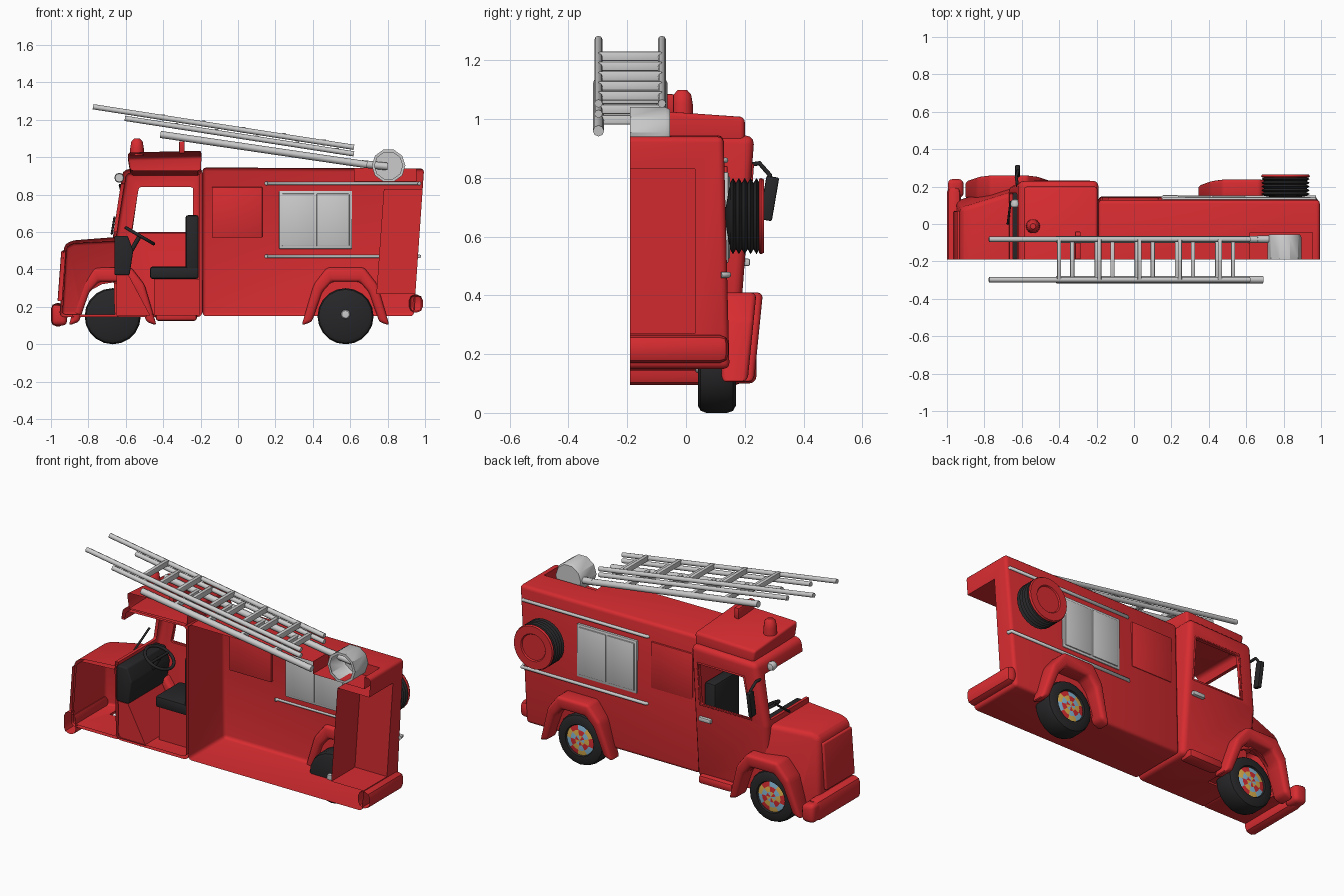
import bpy, bmesh, math
from mathutils import Vector

if "Cube" in bpy.data.objects:
    bpy.data.objects.remove(bpy.data.objects["Cube"])

CUT = -0.19  # the model is a half vehicle, open along this plane


def mat(name, c):
    m = bpy.data.materials.new(name)
    m.diffuse_color = (*c, 1)
    m.use_nodes = True
    m.node_tree.nodes["Principled BSDF"].inputs["Base Color"].default_value = m.diffuse_color
    return m


RED, BLACK = mat("red", (0.68, 0.025, 0.03)), mat("black", (0.02, 0.02, 0.022))
BLUE, YELLOW = mat("blue", (0.25, 0.5, 0.7)), mat("yellow", (0.75, 0.45, 0.08))


def finish(name, bm, m=None):
    bmesh.ops.recalc_face_normals(bm, faces=bm.faces)
    me = bpy.data.meshes.new(name)
    bm.to_mesh(me)
    bm.free()
    if m:
        me.materials.append(m)
    o = bpy.data.objects.new(name, me)
    bpy.context.collection.objects.link(o)
    return o


def prism(name, prof, y0, y1, m=None, bev=0.0, seg=3):
    """Extrude an x-z profile along y; y1 may be a function of (x, z)."""
    f = y1 if callable(y1) else (lambda x, z: y1)
    bm = bmesh.new()
    a = [bm.verts.new((x, y0, z)) for x, z in prof]
    b = [bm.verts.new((x, f(x, z), z)) for x, z in prof]
    bm.faces.new(a)
    bm.faces.new(b[::-1])
    n = len(prof)
    for i in range(n):
        bm.faces.new((a[i], b[i], b[(i + 1) % n], a[(i + 1) % n]))
    bmesh.ops.recalc_face_normals(bm, faces=bm.faces)
    if bev:
        bmesh.ops.bevel(bm, geom=bm.edges[:], offset=bev, segments=seg, profile=0.5, affect='EDGES')
    return finish(name, bm, m)


def box(name, x0, x1, y0, y1, z0, z1, m=None, bev=0.0):
    return prism(name, [(x0, z0), (x1, z0), (x1, z1), (x0, z1)], y0, y1, m, bev, 2)


def lathe(name, prof, c, m=None, n=20, axis='Y'):
    """Spin (radius, height) points round an axis through c."""
    bm = bmesh.new()
    rings = []
    for r, h in prof:
        ring = []
        for i in range(n):
            t = 2 * math.pi * i / n
            u, v = r * math.cos(t), r * math.sin(t)
            p = (u, h, v) if axis == 'Y' else (u, v, h)
            ring.append(bm.verts.new(Vector(c) + Vector(p)))
        rings.append(ring)
    for p, q in zip(rings, rings[1:]):
        for i in range(n):
            bm.faces.new((p[i], p[(i + 1) % n], q[(i + 1) % n], q[i]))
    bmesh.ops.remove_doubles(bm, verts=bm.verts, dist=1e-5)
    return finish(name, bm, m)


def tube(name, pts, r, m=None, cyclic=False):
    cu = bpy.data.curves.new(name, 'CURVE')
    cu.dimensions, cu.bevel_depth, cu.bevel_resolution, cu.use_fill_caps = '3D', r, 2, True
    s = cu.splines.new('POLY')
    s.points.add(len(pts) - 1)
    for p, q in zip(s.points, pts):
        p.co = (*q, 1)
    s.use_cyclic_u = cyclic
    if m:
        cu.materials.append(m)
    o = bpy.data.objects.new(name, cu)
    bpy.context.collection.objects.link(o)
    return o


def cut(o, *cutters):
    for c in cutters:
        md = o.modifiers.new("cut", 'BOOLEAN')
        md.operation, md.object, md.solver = 'DIFFERENCE', c, 'EXACT'
        bpy.context.view_layer.objects.active = o
        bpy.ops.object.modifier_apply(modifier=md.name)
        bpy.data.objects.remove(c)
    return o


def half(o):
    bm = bmesh.new()
    bm.from_mesh(o.data)
    bmesh.ops.bisect_plane(bm, geom=bm.verts[:] + bm.edges[:] + bm.faces[:], dist=1e-5,
                           plane_co=(0, CUT, 0), plane_no=(0, -1, 0), clear_outer=True)
    bm.to_mesh(o.data)
    bm.free()
    return o


def wheel_hole():
    return lathe("hole", [(0, 0.02), (0.18, 0.02), (0.18, 0.5), (0, 0.5)], (-0.67, 0, 0.15))


# rear body shell with ladder well and rear niche
side = lambda x, z: 0.148 - 0.02 * (z - 0.15) / 0.8
body = prism("rear_body", [(-0.19, 0.15), (0.94, 0.15), (0.995, 0.94), (-0.19, 0.945)], -0.35, side, RED, 0.02)
cut(body, box("well", 0.62, 0.955, -0.5, -0.045, 0.87, 1.2),
    prism("niche", [(0.74, 0.27), (1.2, 0.27), (1.2, 0.83), (0.78, 0.83)], -0.5, 0.03))
half(body)
box("side_panel", -0.14, 0.13, 0.12, 0.141, 0.57, 0.84, RED, 0.003)

# shutters and rails
box("shutter_frame", 0.22, 0.61, 0.125, 0.144, 0.51, 0.82, None, 0.004)
for x in (0.235, 0.42):
    box("shutter", x, x + 0.175, 0.12, 0.15, 0.525, 0.805, None, 0.004)
for z in (0.86, 0.47):
    tube("side_rail", [(0.15, side(0, z) - 0.01, z), (0.16, side(0, z) + 0.005, z),
                       (0.965, side(0, z) + 0.005, z), (0.97, side(0, z) - 0.02, z)], 0.01)

# cab shell with window openings
cab_y = lambda x, z: 0.172 + 0.077 * (z - 0.15)
cab_in = lambda x, z: cab_y(x, z) - 0.018
cab = prism("cab", [(-0.19, 0.145), (-0.66, 0.145), (-0.67, 0.57), (-0.615, 0.935), (-0.19, 0.945)],
            -0.35, cab_y, RED, 0.03)
cut(cab, prism("hollow", [(-0.205, 0.16), (-0.645, 0.16), (-0.652, 0.57), (-0.598, 0.915), (-0.205, 0.925)], -0.5, cab_in, None, 0.02),
    prism("side_window", [(-0.57, 0.595), (-0.24, 0.595), (-0.24, 0.84), (-0.53, 0.84)], 0.1, 0.4, None, 0.012),
    prism("windscreen", [(-0.76, 0.6), (-0.63, 0.6), (-0.59, 0.86), (-0.76, 0.86)], -0.5, 0.165, None, 0.012),
    wheel_hole())
half(cab)
tube("window_trim", [(x, cab_y(x, z), z) for x, z in
                     ((-0.57, 0.595), (-0.235, 0.595), (-0.235, 0.845), (-0.535, 0.845))], 0.006, RED, True)

# hood, tapering to the nose
hood_y = lambda x, z: 0.08 + 0.32 * (x + 0.94) + 0.12 * (0.56 - z)
hood = prism("hood", [(-0.63, 0.145), (-0.955, 0.145), (-0.93, 0.53), (-0.89, 0.555), (-0.63, 0.575)],
             -0.35, hood_y, RED, 0.025)
cut(hood, prism("hollow", [(-0.5, 0.16), (-0.94, 0.16), (-0.917, 0.52), (-0.88, 0.54), (-0.5, 0.56)], -0.5,
                lambda x, z: hood_y(x, z) - 0.018, None, 0.015), wheel_hole())
half(hood)
half(prism("grille_panel", [(-0.965, 0.23), (-0.94, 0.23), (-0.92, 0.5), (-0.945, 0.5)], -0.35, 0.07, RED, 0.008))

# wheel arches
def arch(name, c, y0, y1):
    out = [(-0.235, 0.1), (-0.17, 0.32), (-0.1, 0.41), (0.1, 0.41), (0.17, 0.32), (0.235, 0.1)]
    inn = [(0.18, 0.12), (0.125, 0.28), (0.075, 0.335), (-0.075, 0.335), (-0.125, 0.28), (-0.18, 0.12)]
    prism(name, [(c + x, z) for x, z in out + inn], y0, lambda x, z: y1 - 0.1 * (0.41 - z), RED, 0.018)


arch("front_arch", -0.67, 0.13, 0.262)
arch("rear_arch", 0.575, 0.12, 0.24)

# wheels with patterned hubs
for c in (-0.67, 0.575):
    lathe("tyre", [(0, 0.04), (0.125, 0.04), (0.143, 0.05), (0.15, 0.07), (0.15, 0.14), (0.143, 0.16),
                   (0.125, 0.17), (0.092, 0.17), (0.086, 0.155), (0, 0.155)], (c, 0, 0.15), BLACK)
    hub = lathe("hub", [(0, 0.168), (0.03, 0.166), (0.06, 0.165), (0.088, 0.16)], (c, 0, 0.15), RED, 18)
    hub.data.materials.append(BLUE)
    hub.data.materials.append(YELLOW)
    for p in hub.data.polygons:
        p.material_index = (p.index // 18 + p.index % 18 // 2) % 3
lathe("axle_end", [(0, 0.03), (0.02, 0.032), (0.028, 0.045)], (0.575, 0, 0.16), None, 12)

# bumpers and step
half(box("front_bumper", -1.0, -0.925, -0.35, 0.2, 0.095, 0.22, RED, 0.03))
prism("front_bumper_end", [(-0.995, 0.1), (-0.915, 0.1), (-0.91, 0.2), (-0.995, 0.215)], 0.14, 0.24, RED, 0.025)
half(box("rear_bumper", 0.915, 0.988, -0.35, 0.145, 0.17, 0.265, RED, 0.03))
box("step", -0.44, -0.22, 0.12, 0.205, 0.125, 0.175, RED, 0.015)

# roof board, beacon, ladder rest
half(prism("roof_board", [(-0.575, 0.93), (-0.2, 0.93), (-0.195, 1.035), (-0.59, 1.025)], -0.35, 0.2, RED, 0.015))
for v in bpy.data.objects["roof_board"].data.vertices:
    v.co.z -= 0.03 * max(0, (v.co.y + 0.05) / 0.25) ** 2
lathe("beacon", [(0, 1.01), (0.038, 1.01), (0.036, 1.05), (0.03, 1.085), (0.015, 1.1), (0, 1.1)],
      (-0.54, -0.012, 0), RED, 14, 'Z')
box("ladder_rest", -0.315, -0.285, CUT, -0.04, 1.02, 1.085, RED, 0.006)

# seat, dashboard, footwell, steering wheel
box("seat_back", -0.28, -0.21, -0.1, 0.13, 0.4, 0.69, BLACK, 0.012)
box("seat_cushion", -0.47, -0.21, -0.1, 0.13, 0.35, 0.415, BLACK, 0.012)
box("seat_base", -0.45, -0.205, -0.09, 0.14, 0.155, 0.35, RED)
prism("dashboard", [(-0.66, 0.37), (-0.58, 0.37), (-0.56, 0.5), (-0.59, 0.58), (-0.66, 0.58)], CUT, 0.17, BLACK, 0.008)
prism("footwell", [(-0.65, 0.155), (-0.47, 0.155), (-0.585, 0.37), (-0.65, 0.37)], CUT + 0.003, 0.15, RED)
tilt = Vector((0.5, 0, 0.866))
ring = [Vector((-0.525, 0.02, 0.58)) + Vector((0.866, 0, -0.5)) * 0.085 * -math.cos(t) + Vector((0, 0.085 * math.sin(t), 0))
        for t in [math.pi * i / 10 for i in range(20)]]
tube("steering_wheel", ring, 0.009, BLACK, True)
tube("wheel_spokes", [ring[5], ring[15]], 0.008, BLACK)
tube("steering_column", [(-0.6, 0.02, 0.45), (-0.525, 0.02, 0.58)], 0.012, BLACK)

# mirror, spotlight, door handle, wiper
tube("mirror_arm", [(-0.62, 0.19, 0.84), (-0.63, 0.25, 0.85), (-0.62, 0.285, 0.81), (-0.62, 0.28, 0.74)], 0.008, BLACK)
mir = box("mirror", -0.635, -0.61, -0.022, 0.022, -0.075, 0.075, BLACK, 0.006)
mir.location, mir.rotation_euler = (0, 0.283, 0.73), (-0.17, 0, 0)
box("door_handle", -0.31, -0.23, 0.19, 0.218, 0.5, 0.525, None, 0.006)
lathe("spotlight", [(0, -0.02), (0.022, -0.02), (0.026, 0.0), (0.02, 0.018), (0, 0.025)], (-0.635, 0.11, 0.89), None, 12)
tube("wiper", [(-0.675, 0.0, 0.59), (-0.66, 0.12, 0.68)], 0.006, BLACK)

# hose reel on the side
prof = [(0, 0.13)] + [(0.13 if k % 2 else 0.113, 0.15 + 0.01 * k) for k in range(11)] + [(0, 0.25)]
lathe("hose", prof, (0.81, 0, 0.67), BLACK, 24)
lathe("reel_disc", [(0, 0.248), (0.125, 0.248), (0.13, 0.255), (0.125, 0.265), (0.08, 0.265), (0.075, 0.258), (0, 0.258)],
      (0.81, 0, 0.67), RED, 24)

# ladder: three stacked sections and the pivot drum
sections = [("top", -0.775, 1.27, 0.62, 1.053, 0.014, -0.4),
            ("middle", -0.605, 1.208, 0.62, 1.018, 0.014, -0.33),
            ("lower", -0.415, 1.122, 0.69, 0.96, 0.019, -0.2)]
for nm, xa, za, xb, zb, r, x in sections:
    for y in (-0.298, -0.082):
        tube(nm + "_ladder_rail", [(xa, y, za), (xb, y, zb)], r)
    while x < xb - 0.05:
        z = za + (zb - za) * (x - xa) / (xb - xa)
        box(nm + "_ladder_rung", x - 0.011, x + 0.011, -0.298, -0.082, z - 0.014, z + 0.018, None, 0.004)
        x += 0.215
tube("ladder_mount", [(0.66, -0.082, 0.965), (0.8, -0.082, 0.95)], 0.02)
lathe("pivot_drum", [(0.075, CUT), (0.09, CUT), (0.09, -0.07), (0.082, -0.055), (0, -0.055)], (0.805, 0, 0.955), None, 10)

# smooth shading with sharp edges kept
bpy.ops.object.select_all(action='DESELECT')
for o in bpy.data.objects:
    if o.type == 'MESH':
        o.select_set(True)
        bpy.context.view_layer.objects.active = o
bpy.ops.object.shade_smooth_by_angle(angle=math.radians(35))
